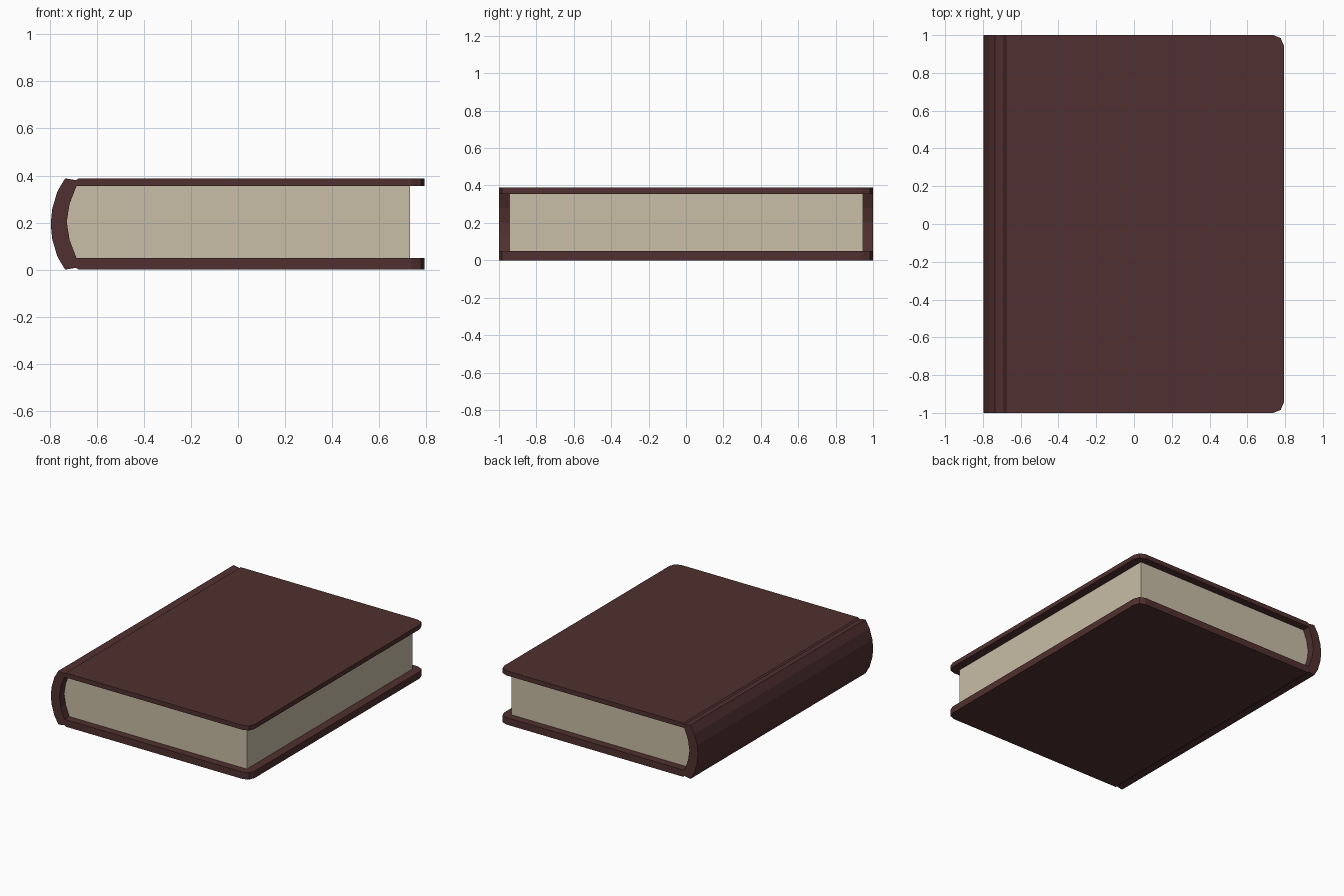
import bpy, bmesh

if "Cube" in bpy.data.objects:
    bpy.data.objects.remove(bpy.data.objects["Cube"])


def material(name, rgb):
    m = bpy.data.materials.new(name)
    m.diffuse_color = (*rgb, 1)
    m.use_nodes = True
    m.node_tree.nodes["Principled BSDF"].inputs["Base Color"].default_value = m.diffuse_color
    return m


def extrude_profile(name, profile, half_depth, mat, round_x=None, radius=0.055):
    """Extrude an xz profile along y; optionally round the vertical edges at x = round_x."""
    bm = bmesh.new()
    face = bm.faces.new([bm.verts.new((x, -half_depth, z)) for x, z in profile])
    new = bmesh.ops.extrude_face_region(bm, geom=[face])["geom"]
    verts = [v for v in new if isinstance(v, bmesh.types.BMVert)]
    bmesh.ops.translate(bm, verts=verts, vec=(0, 2 * half_depth, 0))
    if round_x is not None:
        corners = [e for e in bm.edges
                   if all(abs(v.co.x - round_x) < 1e-4 for v in e.verts)
                   and abs(e.verts[0].co.y - e.verts[1].co.y) < 1e-4]
        bmesh.ops.bevel(bm, geom=corners, offset=radius, offset_type='OFFSET',
                        segments=2, profile=0.5, affect='EDGES')
    bmesh.ops.recalc_face_normals(bm, faces=bm.faces)
    mesh = bpy.data.meshes.new(name)
    bm.to_mesh(mesh)
    bm.free()
    mesh.materials.append(mat)
    obj = bpy.data.objects.new(name, mesh)
    bpy.context.collection.objects.link(obj)
    return obj


leather = material("leather", (0.08, 0.03, 0.029))
paper = material("paper", (0.58, 0.51, 0.38))

# Spine and cover outline: upper half, mirrored about the middle height
HEIGHT, FORE = 0.388, 0.793
upper = [(FORE, HEIGHT), (-0.678, HEIGHT), (-0.688, 0.38), (-0.735, HEIGHT),
         (-0.768, 0.332), (-0.79, 0.257)]
outer = upper + [(-0.796, HEIGHT / 2)] + [(x, HEIGHT - z) for x, z in reversed(upper)]

# Hollow inside of the spine, shared by the cover and the pages
inner = [(-0.687, 0.05), (-0.716, 0.127), (-0.728, 0.203), (-0.716, 0.279), (-0.687, 0.355)]

# Hard cover with rounded fore-edge corners
extrude_profile("cover", outer + [(FORE, 0.05)] + inner + [(FORE, 0.355)],
                1.0, leather, round_x=FORE)

# Page block set back from the cover edges
extrude_profile("pages", [(0.732, 0.05)] + inner + [(0.732, 0.355)], 0.945, paper)
